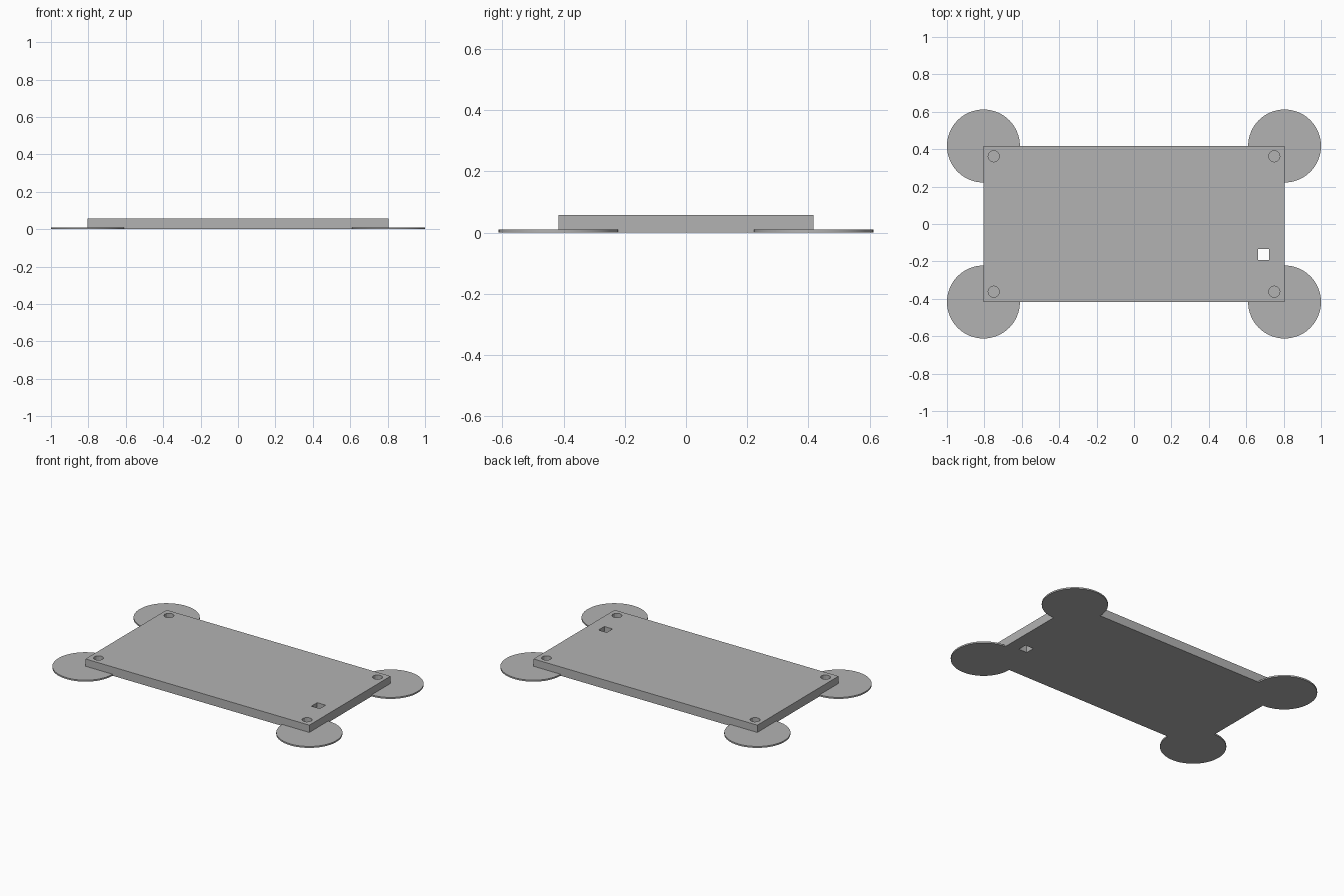
import bpy, bmesh, math
from mathutils import Matrix

cube = bpy.data.objects.get("Cube")
if cube:
    bpy.data.objects.remove(cube, do_unlink=True)

HALF_X, HALF_Y, HEIGHT = 0.805, 0.417, 0.057
PAD_R, PAD_H = 0.195, 0.0097
HOLE_X, HOLE_Y, HOLE_R = 0.75, 0.362, 0.03
CORNERS = {"front_right": (-1, -1), "front_left": (1, -1),
           "back_right": (-1, 1), "back_left": (1, 1)}

grey = bpy.data.materials.new("plain grey")
grey.use_nodes = True
colour = (0.45, 0.45, 0.45, 1)
grey.diffuse_color = colour
grey.node_tree.nodes["Principled BSDF"].inputs["Base Color"].default_value = colour


def add_box(bm, x, y, z0, z1, sx, sy):
    m = Matrix.Translation((x, y, (z0 + z1) / 2)) @ Matrix.Diagonal((sx, sy, z1 - z0, 1))
    bmesh.ops.create_cube(bm, size=1, matrix=m)


def add_disc(bm, x, y, z0, z1, r, sides):
    bmesh.ops.create_cone(bm, cap_ends=True, segments=sides, radius1=r, radius2=r,
                          depth=z1 - z0, matrix=Matrix.Translation((x, y, (z0 + z1) / 2)))


def finish(bm, name):
    mesh = bpy.data.meshes.new(name)
    bm.to_mesh(mesh)
    bm.free()
    mesh.materials.append(grey)
    ob = bpy.data.objects.new(name, mesh)
    bpy.context.collection.objects.link(ob)
    return ob


# Flat main plate
bm = bmesh.new()
add_box(bm, 0, 0, 0, HEIGHT, 2 * HALF_X, 2 * HALF_Y)
plate = finish(bm, "base_plate")

# Cutter: four round corner holes and one square slot
bm = bmesh.new()
for sx, sy in CORNERS.values():
    add_disc(bm, sx * HOLE_X, sy * HOLE_Y, -0.1, 0.2, HOLE_R, 12)
add_box(bm, 0.693, -0.163, -0.1, 0.2, 0.06, 0.06)
cutter = finish(bm, "hole_cutter")
cutter.hide_render = True

cut = plate.modifiers.new("holes", "BOOLEAN")
cut.operation = "DIFFERENCE"
cut.solver = "EXACT"
cut.object = cutter
bpy.context.view_layer.objects.active = plate
bpy.ops.object.modifier_apply(modifier=cut.name)
bpy.data.objects.remove(cutter, do_unlink=True)

# Thin round pads centred on the plate corners, closing the round holes below
for place, (sx, sy) in CORNERS.items():
    bm = bmesh.new()
    add_disc(bm, sx * HALF_X, sy * HALF_Y, 0, PAD_H, PAD_R, 64)
    pad = finish(bm, place + "_corner_pad")
    bpy.ops.object.select_all(action="DESELECT")
    pad.select_set(True)
    bpy.context.view_layer.objects.active = pad
    bpy.ops.object.shade_smooth_by_angle(angle=math.radians(30))
